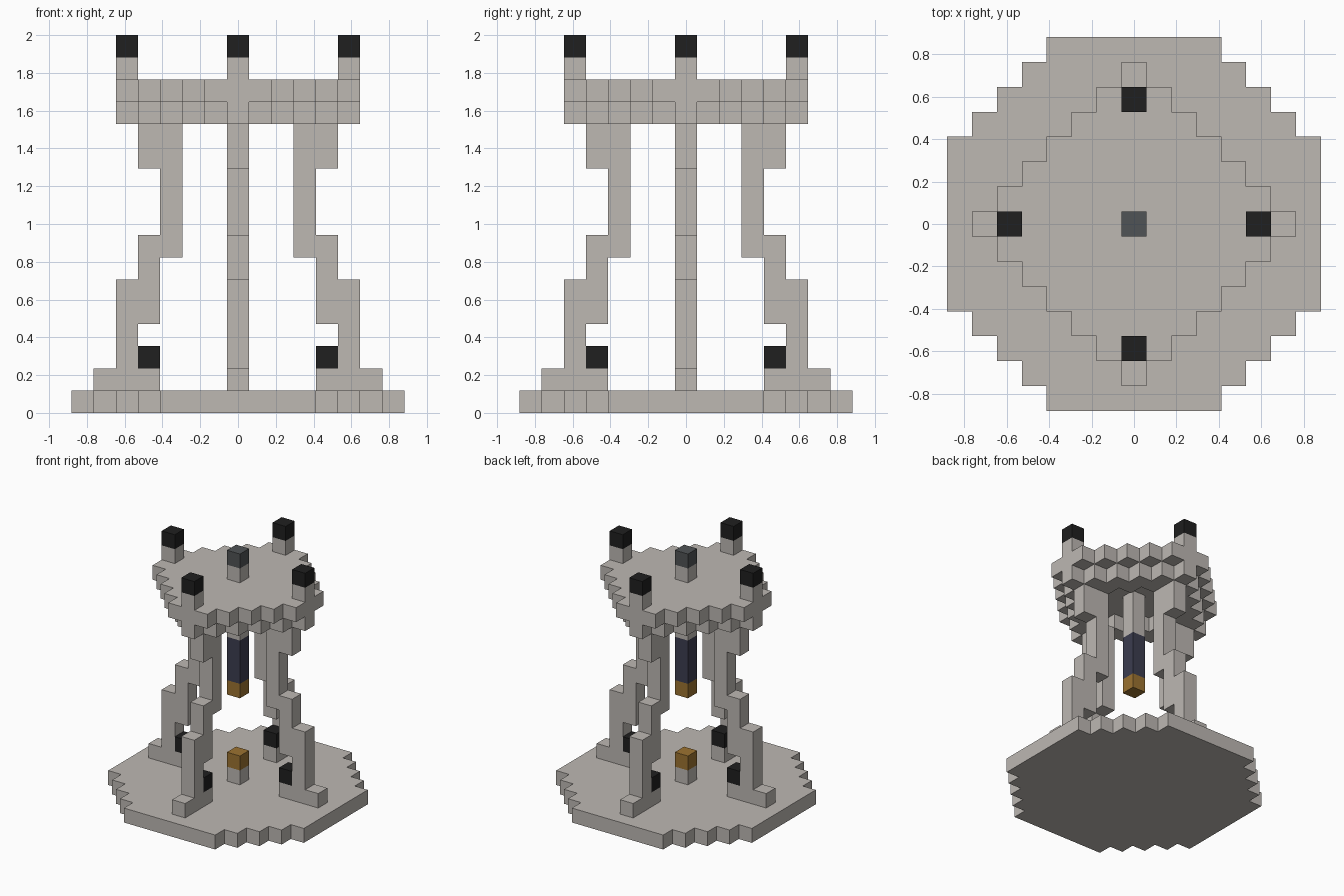
import bpy, bmesh
from math import radians
from mathutils import Vector

cube = bpy.data.objects.get("Cube")
if cube:
    bpy.data.objects.remove(cube, do_unlink=True)

UNIT = 2 / 17  # edge of one block


def material(name, r, g, b):
    m = bpy.data.materials.new(name)
    m.use_nodes = True
    m.diffuse_color = (r, g, b, 1)
    bsdf = m.node_tree.nodes["Principled BSDF"]
    bsdf.inputs["Base Color"].default_value = (r, g, b, 1)
    bsdf.inputs["Roughness"].default_value = 0.8
    return m


stone = material("warm grey stone", 0.51, 0.48, 0.45)
black = material("black", 0.014, 0.014, 0.014)
slate = material("slate grey", 0.08, 0.088, 0.092)
navy = material("dark navy", 0.045, 0.047, 0.08)
gold = material("gold", 0.33, 0.17, 0.03)

AXES = [Vector(v) for v in ((1, 0, 0), (0, 1, 0), (0, 0, 1))]


def blocks(name, cells, mat):
    """Outer shell of a set of grid cells, with flat areas merged."""
    cells = set(cells)
    bm = bmesh.new()
    for c in cells:
        mid = Vector(c) + Vector((0, 0, 0.5))
        for i in range(3):
            for s in (-1, 1):
                n = AXES[i] * s
                if tuple(int(a + b) for a, b in zip(c, n)) in cells:
                    continue
                u, v = AXES[(i + 1) % 3] / 2, AXES[(i + 2) % 3] / 2 * s
                corners = (-u - v, u - v, u + v, v - u)
                bm.faces.new([bm.verts.new((mid + n / 2 + k) * UNIT) for k in corners])
    bmesh.ops.remove_doubles(bm, verts=bm.verts, dist=UNIT / 100)
    bmesh.ops.dissolve_limit(bm, angle_limit=radians(1), verts=bm.verts, edges=bm.edges)
    mesh = bpy.data.meshes.new(name)
    bm.to_mesh(mesh)
    bm.free()
    mesh.materials.append(mat)
    obj = bpy.data.objects.new(name, mesh)
    bpy.context.collection.objects.link(obj)
    return obj


def disc(z, half, low, high):
    """Stepped disc: cells inside a square whose corners are cut diagonally."""
    span = range(-half, half + 1)
    return [(x, y, z) for x in span for y in span if low <= abs(x) + abs(y) <= high]


def column(x, y, start, stop):
    return [(x, y, z) for z in range(start, stop)]


# Base and upper platform with its rim underneath
blocks("base", disc(0, 7, 0, 10), stone)
blocks("platform", disc(14, 5, 0, 6), stone)
blocks("platform_rim", disc(13, 5, 4, 5), stone)

# Leg profile: distance from the centre, first layer, end layer
LEG = [(6, 1, 2), (5, 1, 6), (4, 1, 2), (4, 4, 8), (3, 7, 13), (4, 11, 13)]

# Four legs, each with a foot lamp and a topped post
for side, dx, dy in (("left", 1, 0), ("right", -1, 0), ("back", 0, 1), ("front", 0, -1)):
    leg = [c for d, a, b in LEG for c in column(d * dx, d * dy, a, b)]
    blocks(side + "_leg", leg, stone)
    blocks(side + "_foot_lamp", column(4 * dx, 4 * dy, 2, 3), black)
    blocks(side + "_post", column(5 * dx, 5 * dy, 15, 16), stone)
    blocks(side + "_post_cap", column(5 * dx, 5 * dy, 16, 17), black)

# Central pedestal, hanging rod and top post
for name, start, stop, mat in (
    ("pedestal", 1, 2, stone),
    ("pedestal_cap", 2, 3, gold),
    ("rod_tip", 7, 8, gold),
    ("rod", 8, 11, navy),
    ("rod_mount", 11, 14, stone),
    ("centre_post", 15, 16, stone),
    ("centre_post_cap", 16, 17, slate),
):
    blocks(name, column(0, 0, start, stop), mat)
